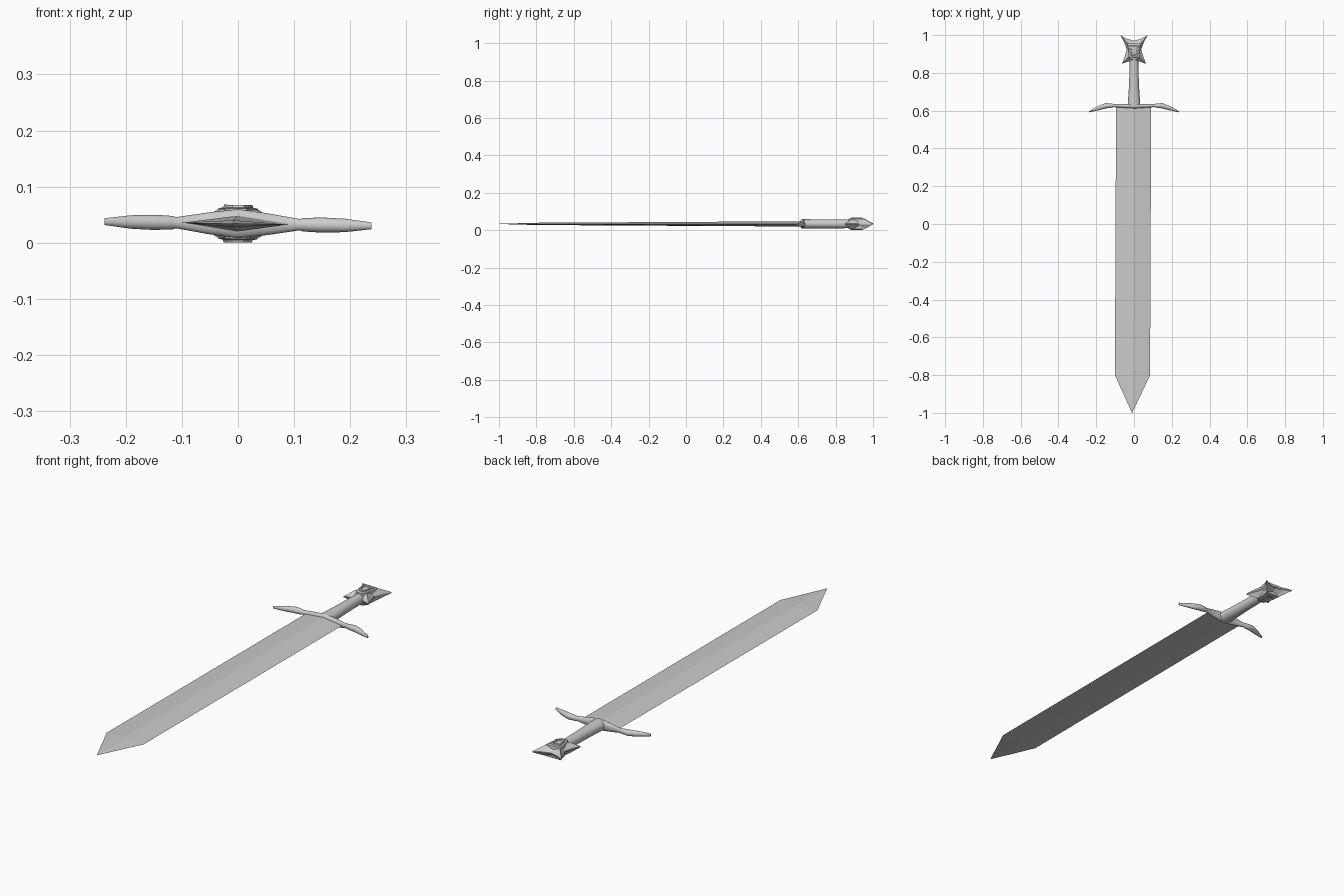
import bpy
import bmesh
import math
from mathutils import Matrix

cube = bpy.data.objects.get("Cube")
if cube:
    bpy.data.objects.remove(cube)

steel = bpy.data.materials.new("steel_grey")
steel.use_nodes = True
grey = (0.6, 0.6, 0.6, 1)
steel.diffuse_color = grey
steel.node_tree.nodes["Principled BSDF"].inputs["Base Color"].default_value = grey

# The whole sword lies flat with a very slight roll about its length
LIE = Matrix.Translation((0, 0, 0.034)) @ Matrix.Rotation(0.016, 4, "Y")


def loft(name, rings, smooth=False):
    """Skin a closed solid over rings of equal point count."""
    bm = bmesh.new()
    loops = [[bm.verts.new(LIE @ Matrix.Translation(p).translation) for p in ring] for ring in rings]
    for a, b in zip(loops, loops[1:]):
        n = len(a)
        for i in range(n):
            j = (i + 1) % n
            bm.faces.new((a[i], a[j], b[j], b[i]))
    bm.faces.new(loops[0])
    bm.faces.new(loops[-1])
    bmesh.ops.recalc_face_normals(bm, faces=bm.faces)
    mesh = bpy.data.meshes.new(name)
    bm.to_mesh(mesh)
    bm.free()
    mesh.materials.append(steel)
    obj = bpy.data.objects.new(name, mesh)
    bpy.context.collection.objects.link(obj)
    if smooth:
        bpy.ops.object.select_all(action="DESELECT")
        obj.select_set(True)
        bpy.context.view_layer.objects.active = obj
        bpy.ops.object.shade_smooth_by_angle(angle=math.radians(35))
    return obj


def circle(sides):
    return [(math.cos(math.tau * i / sides), math.sin(math.tau * i / sides)) for i in range(sides)]


# Blade: diamond section (y, centre x, half width, half thickness)
blade = [(0.62, -0.002, 0.093, 0.014), (-0.8, -0.008, 0.093, 0.006), (-1, -0.01, 0.0006, 0.0006)]
loft("blade", [[(c + u * w, y, v * t) for u, v in circle(4)] for y, c, w, t in blade])

# Crossguard: swept arms (x, centre y, half depth, half height)
arm = [(0.055, 0.625, 0.010, 0.019), (0.11, 0.627, 0.008, 0.010),
       (0.117, 0.627, 0.011, 0.012), (0.15, 0.626, 0.014, 0.0135),
       (0.19, 0.613, 0.011, 0.012), (0.238, 0.594, 0.003, 0.006)]
guard = [(-x, *rest) for x, *rest in reversed(arm)] + [(0, 0.623, 0.013, 0.026)] + arm
loft("crossguard", [[(x, y + u * d, v * h) for u, v in circle(20)] for x, y, d, h in guard], True)

# Grip: oval tube narrowing toward the pommel
grip = [(0.625, 0.034, 0.025), (0.65, 0.032, 0.025), (0.74, 0.026, 0.024), (0.88, 0.022, 0.023)]
loft("grip", [[(u * w, y, v * h) for u, v in circle(28)] for y, w, h in grip], True)

# Pommel: four-pointed flared body, thin at the rim and raised in the middle
side = [(0.0, 0.970), (0.040, 0.982), (0.073, 1.0), (0.052, 0.962), (0.038, 0.925),
        (0.048, 0.890), (0.063, 0.848), (0.030, 0.861), (0.0, 0.864)]
outline = side + [(-x, y) for x, y in side[-2:0:-1]]
MID = 0.915


def layer(points, scale, z):
    return [(x * scale, MID + (y - MID) * scale, z) for x, y in points]


loft("pommel", [layer(outline, s, z) for s, z in
                ((0.5, -0.025), (1, -0.002), (1, 0.002), (0.5, 0.025))])

# Raised shield bosses on both faces, each with a sunken centre
shield = [(-0.037, 0.957), (0.037, 0.957), (0.026, 0.89), (0.015, 0.868),
          (-0.015, 0.868), (-0.026, 0.89)]
for name, s in (("upper", 1), ("lower", -1)):
    loft(name + "_shield_boss", [layer(shield, k, s * z) for k, z in
                                 ((1, 0.012), (0.95, 0.027), (0.72, 0.029), (0.68, 0.0335),
                                  (0.48, 0.0335), (0.44, 0.029))])
